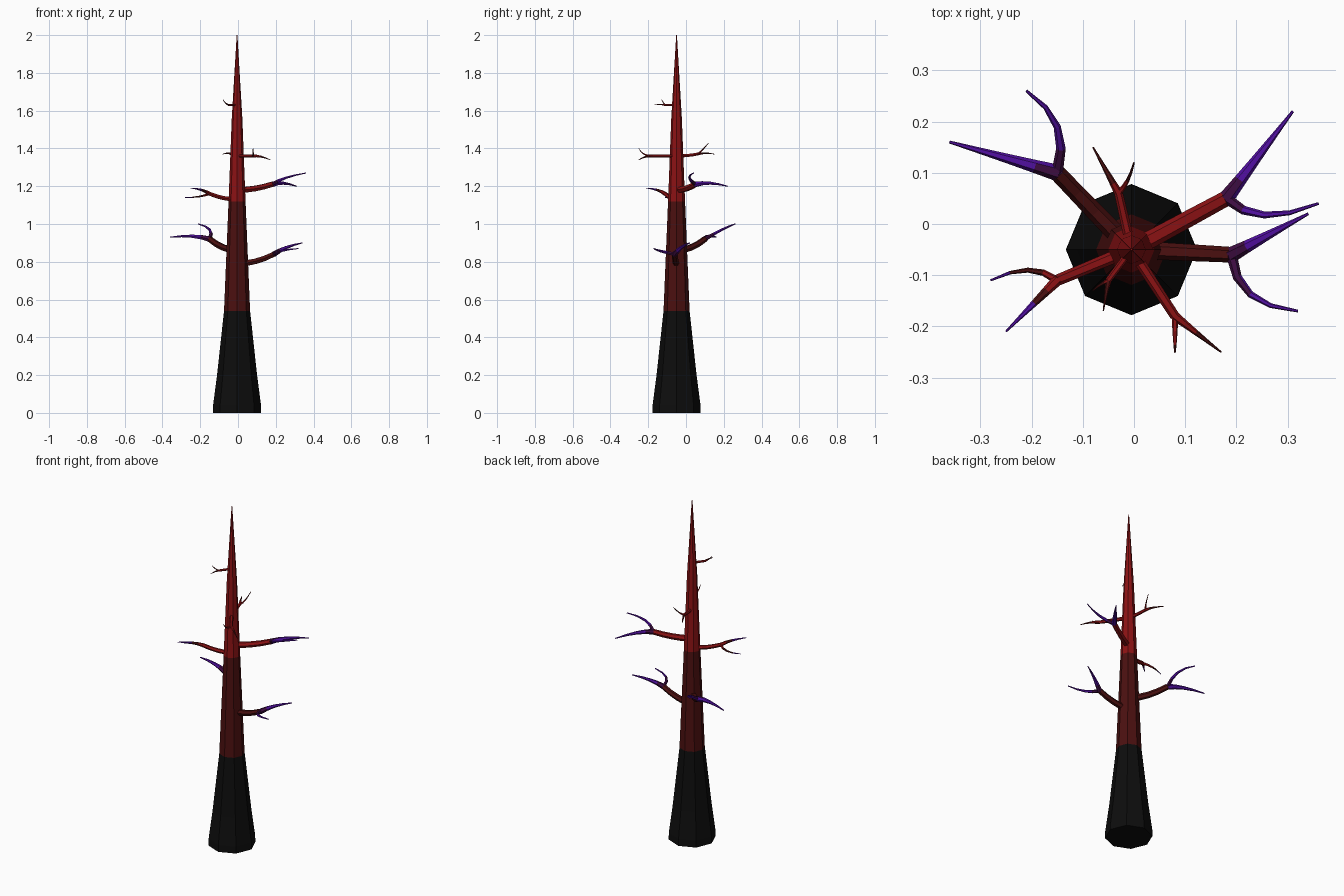
import bpy
import bmesh
from math import pi, cos, sin
from mathutils import Vector

cube = bpy.data.objects.get("Cube")
if cube:
    bpy.data.objects.remove(cube)

UP = Vector((0, 0, 1))
AXIS = Vector((-0.005, -0.05, 0))


def material(name, red, green, blue):
    colour = (red, green, blue, 1)
    mat = bpy.data.materials.new(name)
    mat.use_nodes = True
    mat.diffuse_color = colour
    mat.node_tree.nodes["Principled BSDF"].inputs["Base Color"].default_value = colour
    return mat


black = material("charred black", 0.004, 0.004, 0.004)
dark_red = material("dark red", 0.07, 0.005, 0.005)
bright_red = material("deep red", 0.26, 0.006, 0.007)
plum = material("dark plum", 0.05, 0.004, 0.055)
violet = material("violet", 0.085, 0.005, 0.36)


def finish(name, bm, materials, measure, limits):
    """Make a flat shaded object; each limit passed by measure(centre) moves on one material."""
    bmesh.ops.recalc_face_normals(bm, faces=bm.faces)
    for face in bm.faces:
        amount = measure(face.calc_center_median())
        face.material_index = sum(amount > limit for limit in limits)
    mesh = bpy.data.meshes.new(name)
    bm.to_mesh(mesh)
    bm.free()
    for mat in materials:
        mesh.materials.append(mat)
    bpy.context.collection.objects.link(bpy.data.objects.new(name, mesh))


def add_ring(bm, centre, u, v, radius, sides):
    angles = [2 * pi * i / sides for i in range(sides)]
    return [bm.verts.new(centre + radius * (cos(a) * u + sin(a) * v)) for a in angles]


def skin(bm, rings):
    """Bridge consecutive rings and cap both ends."""
    for lower, upper in zip(rings, rings[1:]):
        for i in range(len(lower)):
            bm.faces.new((lower[i - 1], lower[i], upper[i], upper[i - 1]))
    bm.faces.new(rings[0])
    bm.faces.new(rings[-1])


def limb(bm, start, elbow, end, thick, thin, steps=4):
    """Tapered six sided tube along a curve pulled towards the elbow."""
    rings = []
    for k in range(steps + 1):
        t = k / steps
        first, second = start.lerp(elbow, t), elbow.lerp(end, t)
        direction = (second - first).normalized()
        u = direction.cross(UP).normalized()
        radius = thick + (thin - thick) * t
        rings.append(add_ring(bm, first.lerp(second, t), u, u.cross(direction), radius, 6))
    skin(bm, rings)


# Trunk: eight sided, flared at the foot, tapering to a spike
def height_of(centre):
    return centre.z


profile = [(0, 0.128), (0.04, 0.127), (0.2, 0.106), (0.54, 0.069),
           (1.12, 0.045), (1.56, 0.028), (2, 0.002)]
bm = bmesh.new()
skin(bm, [add_ring(bm, AXIS + UP * height, Vector((1, 0, 0)), Vector((0, 1, 0)), radius, 8)
          for height, radius in profile])
finish("trunk", bm, [black, dark_red, bright_red], height_of, (0.54, 1.12))


# Branches: an upswept stem, a main fork and a crooked side fork
def reach_of(centre):
    return (centre - AXIS).xy.length


def branch(name, height, radius, fork, tip, side_elbow, side_tip, materials, limits):
    fork, tip = Vector(fork), Vector(tip)
    root = AXIS + UP * height
    stem_elbow = root.lerp(fork, 0.5)
    stem_elbow.z = height
    main_elbow = fork.lerp(tip, 0.4) + UP * (tip - fork).length * 0.1
    bm = bmesh.new()
    limb(bm, root, stem_elbow, fork, radius, radius * 0.85)
    limb(bm, fork, main_elbow, tip, radius * 0.85, radius * 0.15)
    limb(bm, fork, Vector(side_elbow), Vector(side_tip), radius * 0.6, radius * 0.15)
    finish(name, bm, materials, reach_of, limits)


large_limits = (0.19, 0.23)
branch("upper_left_branch", height=1.18, radius=0.018,
       fork=(0.18, 0.05, 1.21), tip=(0.31, 0.22, 1.2),
       side_elbow=(0.24, -0.01, 1.25), side_tip=(0.36, 0.04, 1.27),
       materials=[bright_red, plum, violet], limits=large_limits)
branch("lower_left_branch", height=0.79, radius=0.018,
       fork=(0.19, -0.06, 0.84), tip=(0.34, 0.02, 0.9),
       side_elbow=(0.2, -0.16, 0.86), side_tip=(0.32, -0.17, 0.87),
       materials=[dark_red, plum, violet], limits=large_limits)
branch("lower_right_branch", height=0.86, radius=0.019,
       fork=(-0.15, 0.1, 0.92), tip=(-0.36, 0.16, 0.93),
       side_elbow=(-0.12, 0.2, 0.98), side_tip=(-0.21, 0.26, 1),
       materials=[dark_red, plum, violet], limits=large_limits)
branch("upper_right_branch", height=1.13, radius=0.013,
       fork=(-0.15, -0.11, 1.16), tip=(-0.25, -0.21, 1.19),
       side_elbow=(-0.2, -0.07, 1.14), side_tip=(-0.28, -0.11, 1.14),
       materials=[bright_red, dark_red, violet], limits=large_limits)
branch("front_branch", height=1.36, radius=0.011,
       fork=(0.08, -0.18, 1.36), tip=(0.17, -0.25, 1.34),
       side_elbow=(0.08, -0.23, 1.36), side_tip=(0.08, -0.25, 1.4),
       materials=[bright_red, dark_red], limits=[0.2])
branch("back_branch", height=1.36, radius=0.01,
       fork=(-0.03, 0.06, 1.37), tip=(-0.08, 0.15, 1.37),
       side_elbow=(-0.01, 0.08, 1.38), side_tip=(0, 0.12, 1.43),
       materials=[bright_red, dark_red], limits=[0.14])
branch("top_twig", height=1.63, radius=0.007,
       fork=(-0.05, -0.11, 1.63), tip=(-0.06, -0.17, 1.63),
       side_elbow=(-0.07, -0.12, 1.64), side_tip=(-0.08, -0.13, 1.66),
       materials=[bright_red, dark_red], limits=[0.08])
